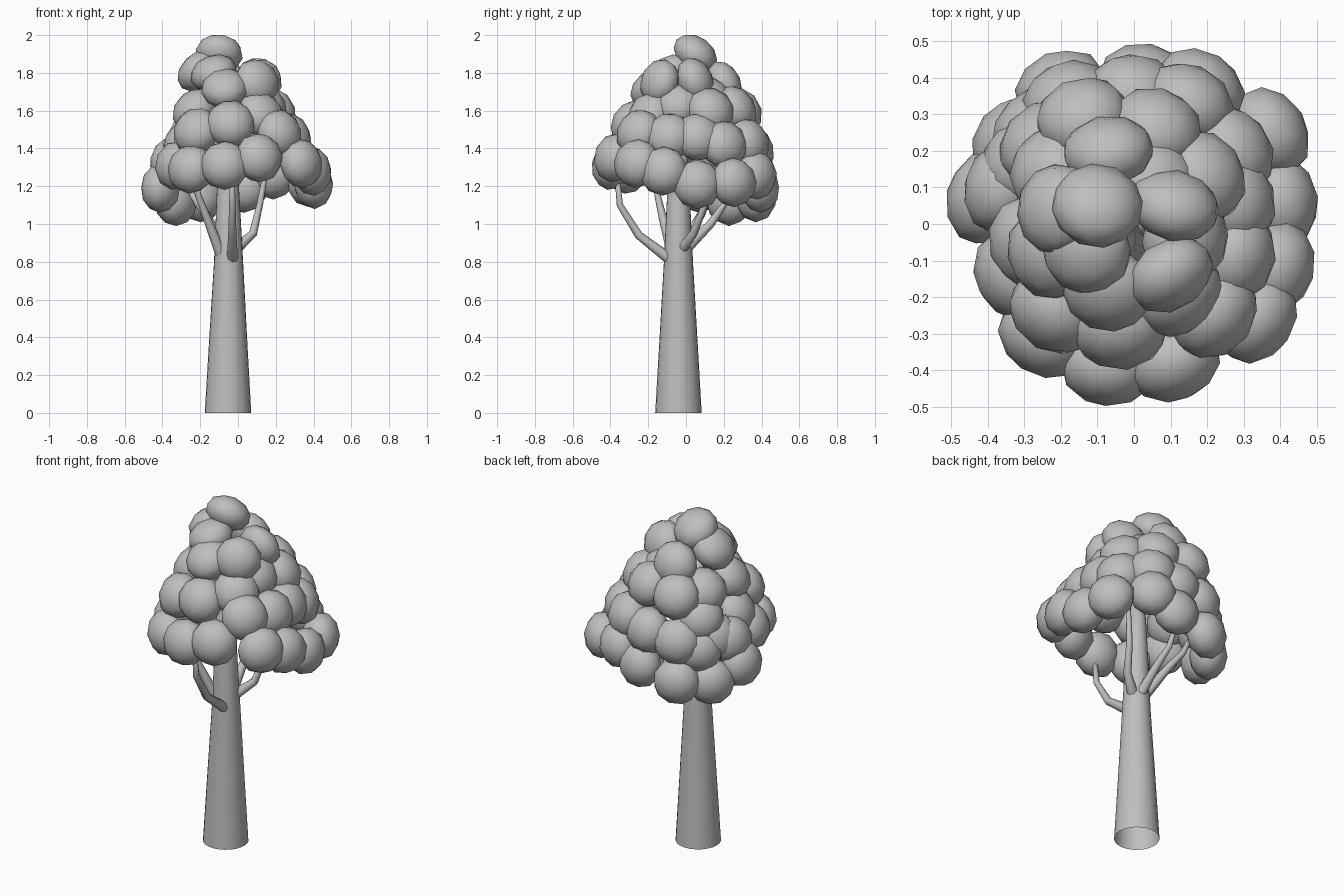
import bpy, bmesh, math
from mathutils import Vector, Matrix

if "Cube" in bpy.data.objects:
    bpy.data.objects.remove(bpy.data.objects["Cube"])

grey = bpy.data.materials.new("plain grey")
grey.diffuse_color = (0.52, 0.52, 0.52, 1)
grey.use_nodes = True
grey.node_tree.nodes["Principled BSDF"].inputs["Base Color"].default_value = grey.diffuse_color


def add_object(name, bm):
    for f in bm.faces:
        f.smooth = True
    me = bpy.data.meshes.new(name)
    bm.to_mesh(me)
    bm.free()
    me.materials.append(grey)
    ob = bpy.data.objects.new(name, me)
    bpy.context.collection.objects.link(ob)
    return ob


def tube(name, path, radii, sides, level=False):
    """Tapered tube along a path, open at its start."""
    bm = bmesh.new()
    pts = [Vector(p) for p in path]
    rings = []
    for i, p in enumerate(pts):
        d = pts[min(i + 1, len(pts) - 1)] - pts[max(i - 1, 0)]
        if level:
            d = Vector((0, 0, 1))
        d.normalize()
        u = d.cross(Vector((0, 1, 0.01))).normalized()
        v = d.cross(u)
        rings.append([bm.verts.new(p + radii[i] * (u * math.cos(a) + v * math.sin(a)))
                      for a in (2 * math.pi * k / sides for k in range(sides))])
    for a, b in zip(rings, rings[1:]):
        for k in range(sides):
            n = (k + 1) % sides
            bm.faces.new((a[k], a[n], b[n], b[k]))
    bm.faces.new(rings[-1])
    return add_object(name, bm)


# trunk, open at the base
tube("trunk", [(-.053, -.04, 0), (-.052, -.04, .4), (-.05, -.04, .8), (-.053, -.04, 1.2),
               (-.06, -.03, 1.7)], [.123, .1, .077, .058, .02], 24, True)

# branches
branches = [
    [(-.03, -.08, .81), (-.03, -.25, .94), (-.03, -.35, 1.1), (-.03, -.37, 1.3)],
    [(-.09, -.07, .84), (-.16, -.12, 1.02), (-.21, -.15, 1.15), (-.25, -.18, 1.35)],
    [(-.01, -.02, .87), (.08, .04, .95), (.115, .1, 1.1), (.16, .14, 1.35)],
    [(-.04, 0, .87), (-.05, .13, 1.0), (-.08, .2, 1.1), (-.11, .25, 1.3)],
    [(-.09, -.01, .9), (-.17, .08, 1.05), (-.24, .12, 1.15), (-.3, .15, 1.3)],
]
for i, path in enumerate(branches):
    tube(f"branch_{i + 1}", path, [.03, .022, .017, .012], 8)

# leaf clumps in tiers: centre x, y, z
tiers = {
    "top": [(-.10, .05, 1.9), (-.21, .04, 1.81), (.11, .05, 1.76), (-.07, .20, 1.74),
            (-.13, -.07, 1.80), (-.07, -.18, 1.72), (.10, -.14, 1.75)],
    "upper": [(-.14, .29, 1.60), (.06, .26, 1.61), (.19, .13, 1.60), (.14, -.04, 1.63),
              (.12, -.19, 1.58), (-.04, -.29, 1.53), (-.22, -.24, 1.49),
              (-.23, -.08, 1.60), (-.22, .15, 1.60), (.05, .12, 1.67)],
    "middle": [(.0, .36, 1.39), (.15, .33, 1.43), (-.18, .34, 1.36), (.27, .20, 1.42),
               (.28, .06, 1.46), (.28, -.09, 1.46), (.22, -.25, 1.48), (-.29, -.05, 1.42),
               (-.31, .17, 1.36), (-.27, .26, 1.31), (-.25, .22, 1.47)],
    "lower": [(.03, .39, 1.19), (.18, .37, 1.26), (-.2, .37, 1.14), (.37, .25, 1.22),
              (.40, .06, 1.21), (.39, -.12, 1.28), (.335, -.26, 1.32), (.11, -.38, 1.35),
              (-.07, -.395, 1.31), (-.25, -.31, 1.29), (-.33, -.14, 1.31),
              (-.41, .07, 1.19), (-.36, .10, 1.33), (-.33, .23, 1.12)],
}
# clumps near the tip that lean their own way
leans = {("top", 0): (.1, .6, .8), ("top", 2): (.25, .9, .4), ("top", 1): (-.6, .1, .6),
         ("top", 3): (-.1, .9, .35), ("top", 6): (.5, -.8, .3)}
for tier, centres in tiers.items():
    bm = bmesh.new()
    for i, c in enumerate(centres):
        p = Vector(c)
        # flattened along the outward direction of the crown
        out = Vector((p.x + .04, p.y, (p.z - 1.15) * .4))
        out = Vector(leans.get((tier, i), out))
        turn = out.to_track_quat('Z', 'Y').to_matrix().to_4x4()
        w = .127 if tier == "top" else .131
        size = Matrix.Diagonal((w, w, .092 if tier == "top" else .104, 1))
        bmesh.ops.create_icosphere(bm, subdivisions=2, radius=1,
                                   matrix=Matrix.Translation(p) @ turn @ size)
    add_object("leaf_clumps_" + tier, bm)
